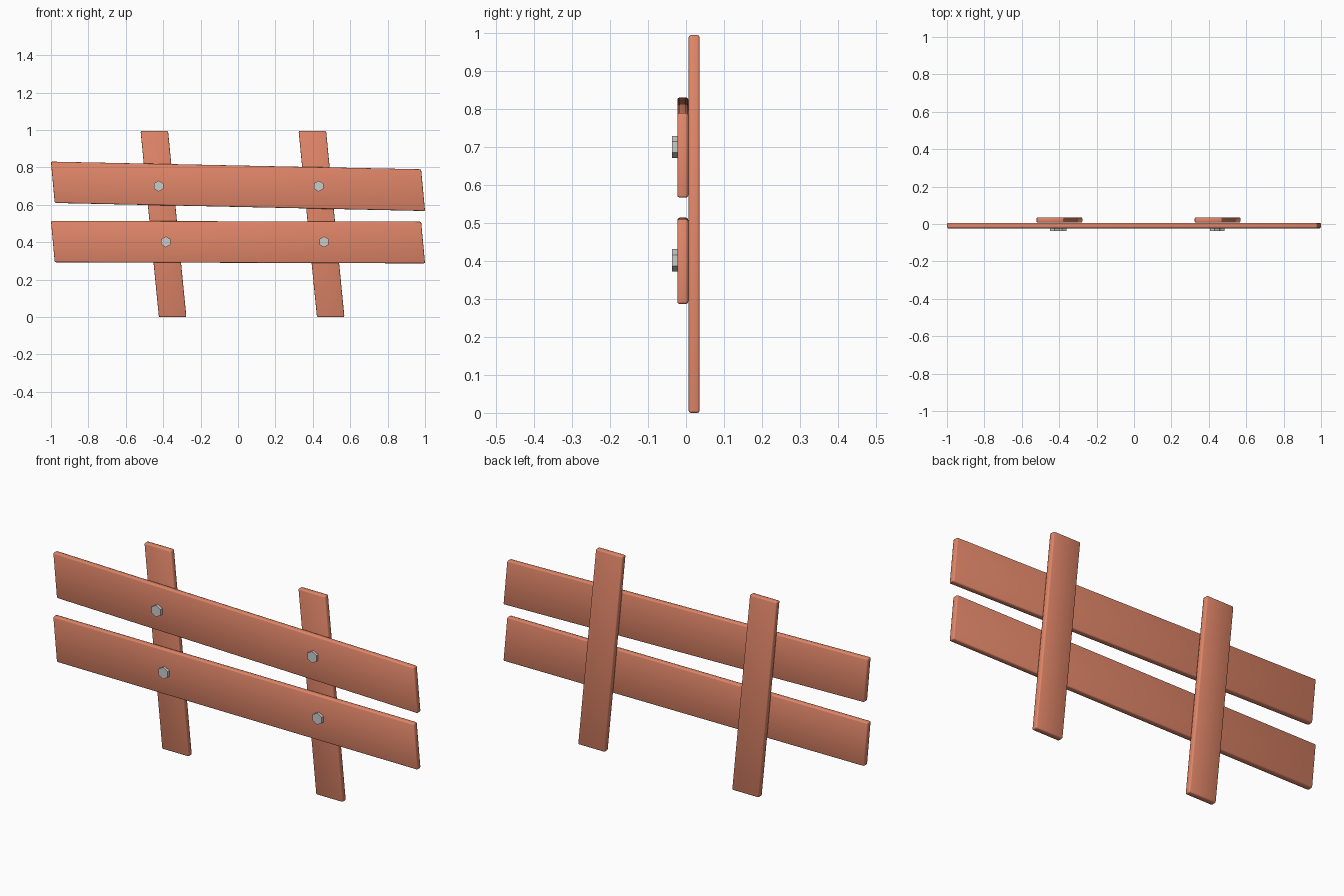
import bpy, bmesh, math
from mathutils import Matrix

if "Cube" in bpy.data.objects:
    bpy.data.objects.remove(bpy.data.objects["Cube"])

wood = bpy.data.materials.new("painted_wood")
wood.diffuse_color = (0.75, 0.24, 0.14, 1)
wood.use_nodes = True
wood.node_tree.nodes["Principled BSDF"].inputs["Base Color"].default_value = wood.diffuse_color


def make_object(name, bm):
    mesh = bpy.data.meshes.new(name)
    bm.to_mesh(mesh)
    bm.free()
    ob = bpy.data.objects.new(name, mesh)
    bpy.context.collection.objects.link(ob)
    return ob


def board(name, outline, y_front, y_back):
    """Extrude an (x, z) outline into a plank with softened edges."""
    bm = bmesh.new()
    face = bm.faces.new([bm.verts.new((x, y_front, z)) for x, z in outline])
    ext = bmesh.ops.extrude_face_region(bm, geom=[face])
    new = [v for v in ext["geom"] if isinstance(v, bmesh.types.BMVert)]
    bmesh.ops.translate(bm, verts=new, vec=(0, y_back - y_front, 0))
    bmesh.ops.recalc_face_normals(bm, faces=bm.faces[:])
    bmesh.ops.bevel(bm, geom=bm.edges[:], offset=0.006, segments=2,
                    profile=0.5, affect='EDGES')
    ob = make_object(name, bm)
    ob.data.materials.append(wood)
    ob.data.shade_smooth()
    ob.data.set_sharp_from_angle(angle=math.radians(50))
    return ob


def bolt(name, x, z):
    """Hexagonal bolt head, point up, seated in the rail."""
    bm = bmesh.new()
    bmesh.ops.create_cone(bm, cap_ends=True, segments=6, radius1=0.029,
                          radius2=0.029, depth=0.02,
                          matrix=Matrix.Translation((x, -0.027, z))
                          @ Matrix.Rotation(math.pi / 2, 4, 'X'))
    return make_object(name, bm)


# Leaning posts at the back
for side, x in (("left", -0.423), ("right", 0.422)):
    board(side + "_post",
          [(x, 0), (x + 0.147, 0), (x + 0.049, 0.995), (x - 0.098, 0.995)],
          0.007, 0.036)

# Slanted rails at the front
board("upper_rail", [(-0.98, 0.61), (1.0, 0.567), (0.979, 0.79), (-1.0, 0.831)],
      -0.023, 0.006)
board("lower_rail", [(-0.98, 0.293), (1.0, 0.287), (0.979, 0.51), (-1.0, 0.514)],
      -0.023, 0.006)

# Bolt heads where rails cross posts
for name, x, z in (("upper_left", -0.424, 0.70), ("upper_right", 0.431, 0.70),
                   ("lower_left", -0.386, 0.402), ("lower_right", 0.46, 0.402)):
    bolt(name + "_bolt", x, z)
